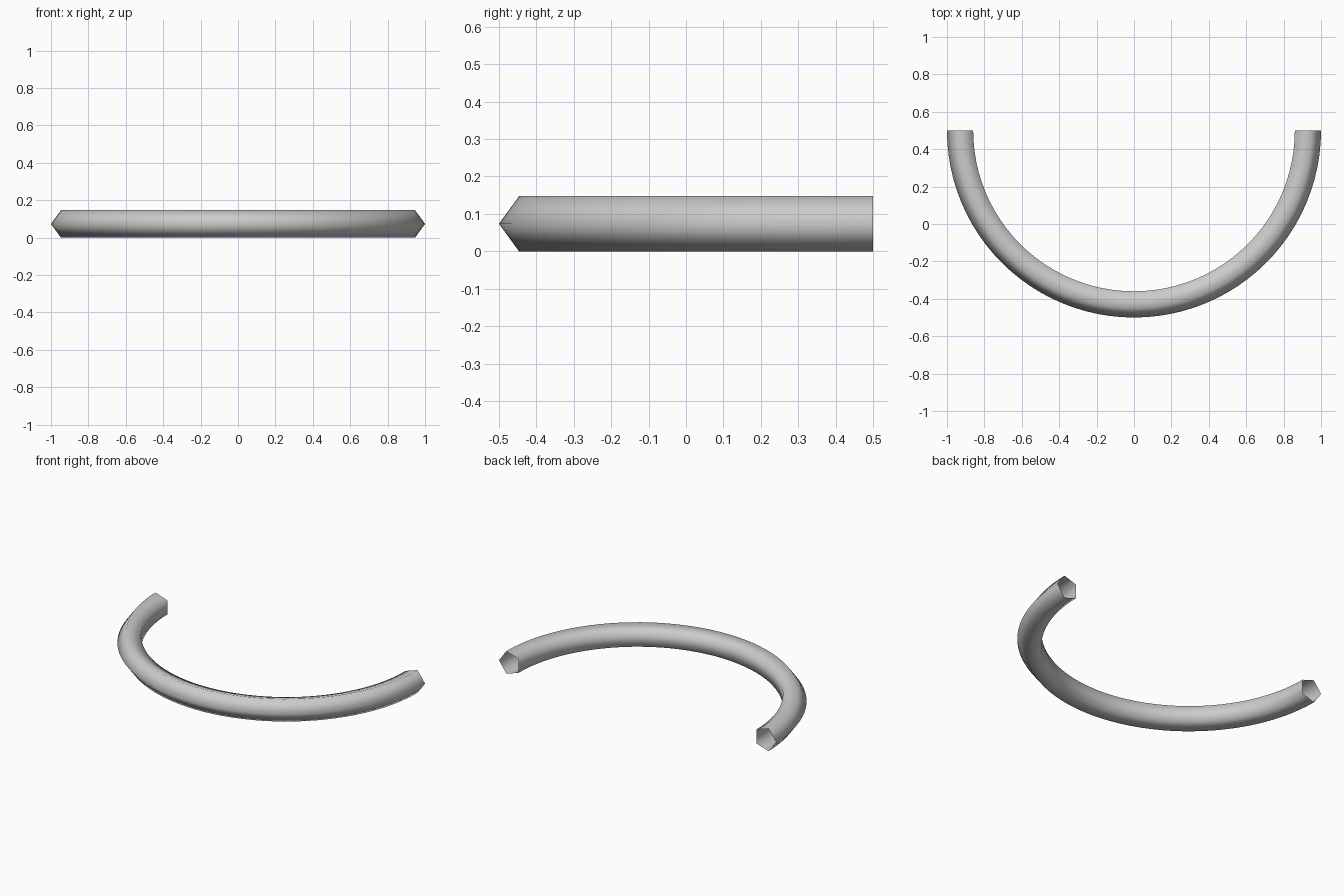
import bpy, bmesh
from math import sin, cos, pi

if "Cube" in bpy.data.objects:
    bpy.data.objects.remove(bpy.data.objects["Cube"])

SIDES, STEPS = 5, 48
TUBE_R = 0.0775
RING_R = 1 - TUBE_R
MID_Z = TUBE_R * sin(2 * pi / SIDES)

# Half ring: pentagon section swept through 180 degrees, ends left open
bm = bmesh.new()
section = [bm.verts.new((-RING_R - TUBE_R * cos(2 * pi * i / SIDES), 0.5,
                         MID_Z + TUBE_R * sin(2 * pi * i / SIDES)))
           for i in range(SIDES)]
edges = [bm.edges.new((section[i], section[(i + 1) % SIDES])) for i in range(SIDES)]
bmesh.ops.spin(bm, geom=section + edges, cent=(0, 0.5, 0), axis=(0, 0, 1),
               angle=pi, steps=STEPS)
bmesh.ops.recalc_face_normals(bm, faces=bm.faces)

# Make sure the faces point away from the tube centre line
bm.faces.ensure_lookup_table()
top = max(bm.faces, key=lambda f: f.calc_center_median().z)
if top.normal.z < 0:
    bmesh.ops.reverse_faces(bm, faces=bm.faces)

for f in bm.faces:
    f.smooth = True
mesh = bpy.data.meshes.new("half_ring")
bm.to_mesh(mesh)
bm.free()
ring = bpy.data.objects.new("half_ring", mesh)
bpy.context.collection.objects.link(ring)
